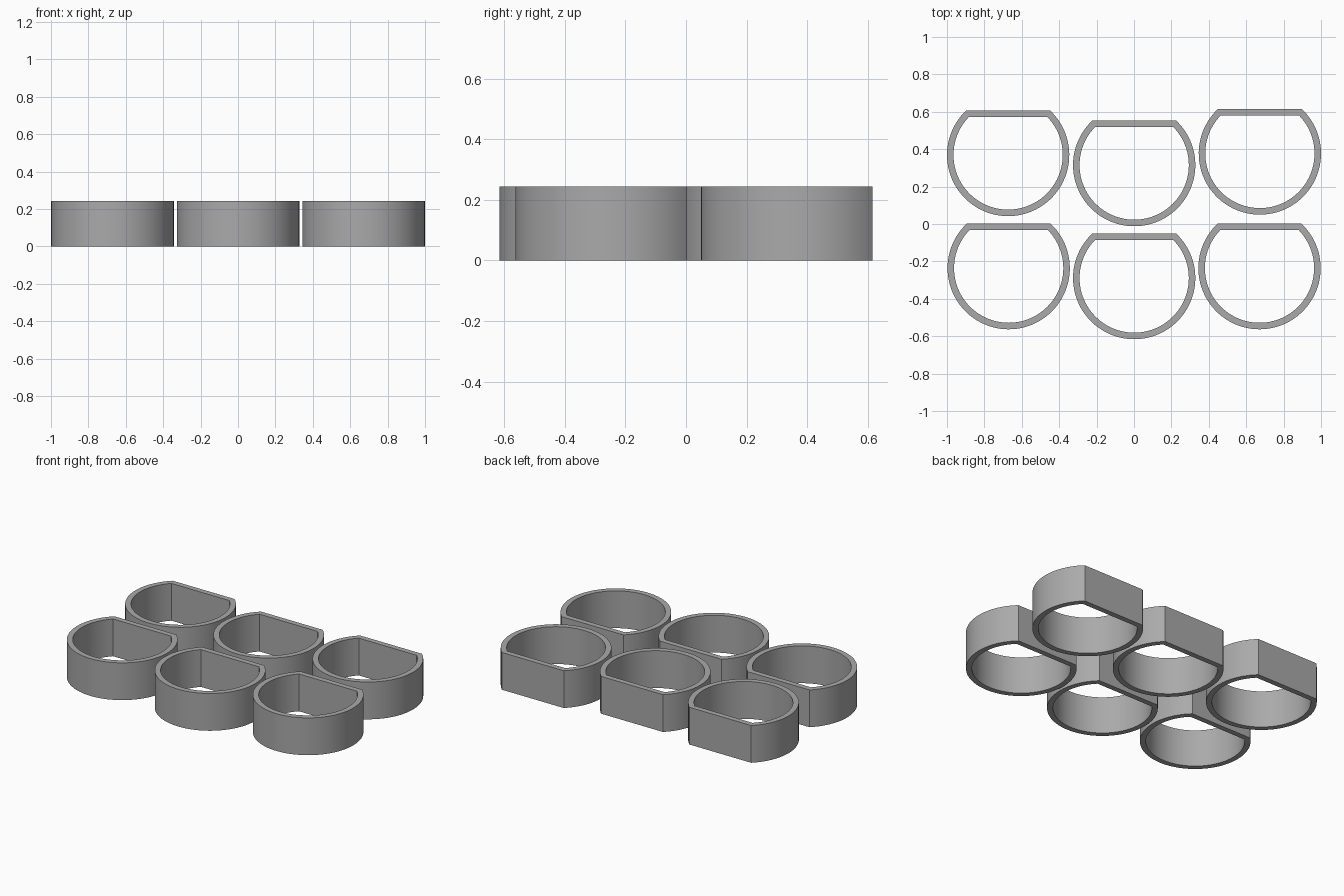
import bpy, bmesh, math

if "Cube" in bpy.data.objects:
    bpy.data.objects.remove(bpy.data.objects["Cube"])

HEIGHT = 0.243
OUTER_R, OUTER_FLAT = 0.327, 0.239   # radius, distance from centre to flat side
INNER_R, INNER_FLAT = 0.292, 0.204
STEPS = 72

grey = bpy.data.materials.new("plain grey")
grey.diffuse_color = (0.4, 0.4, 0.4, 1)
grey.use_nodes = True
grey.node_tree.nodes["Principled BSDF"].inputs["Base Color"].default_value = grey.diffuse_color


def d_profile(radius, flat):
    """Circle outline cut off by a straight side at +y."""
    start = math.pi - math.asin(flat / radius)
    sweep = math.pi + 2 * math.asin(flat / radius)
    return [(radius * math.cos(start + sweep * i / STEPS),
             radius * math.sin(start + sweep * i / STEPS)) for i in range(STEPS + 1)]


def d_ring(name, x, y):
    bm = bmesh.new()
    # four loops: outer bottom, outer top, inner top, inner bottom
    outer, inner = d_profile(OUTER_R, OUTER_FLAT), d_profile(INNER_R, INNER_FLAT)
    loops = [[bm.verts.new((px, py, z)) for px, py in profile]
             for profile, z in ((outer, 0), (outer, HEIGHT), (inner, HEIGHT), (inner, 0))]
    n = STEPS + 1
    for k in range(4):
        a, b = loops[k], loops[(k + 1) % 4]
        for i in range(n):
            j = (i + 1) % n
            bm.faces.new((a[i], a[j], b[j], b[i]))
    bmesh.ops.recalc_face_normals(bm, faces=bm.faces)
    mesh = bpy.data.meshes.new(name)
    bm.to_mesh(mesh)
    bm.free()
    mesh.materials.append(grey)
    ring = bpy.data.objects.new(name, mesh)
    ring.location = (x, y, 0)
    bpy.context.collection.objects.link(ring)
    bpy.ops.object.select_all(action='DESELECT')
    ring.select_set(True)
    bpy.context.view_layer.objects.active = ring
    bpy.ops.object.shade_smooth_by_angle(angle=math.radians(25))


# Two staggered rows of three rings
for name, x, y in (
    ("back_left_ring", -0.673, 0.369),
    ("back_middle_ring", 0.001, 0.315),
    ("back_right_ring", 0.673, 0.377),
    ("front_left_ring", -0.67, -0.236),
    ("front_middle_ring", 0.001, -0.289),
    ("front_right_ring", 0.671, -0.236),
):
    d_ring(name, x, y)
